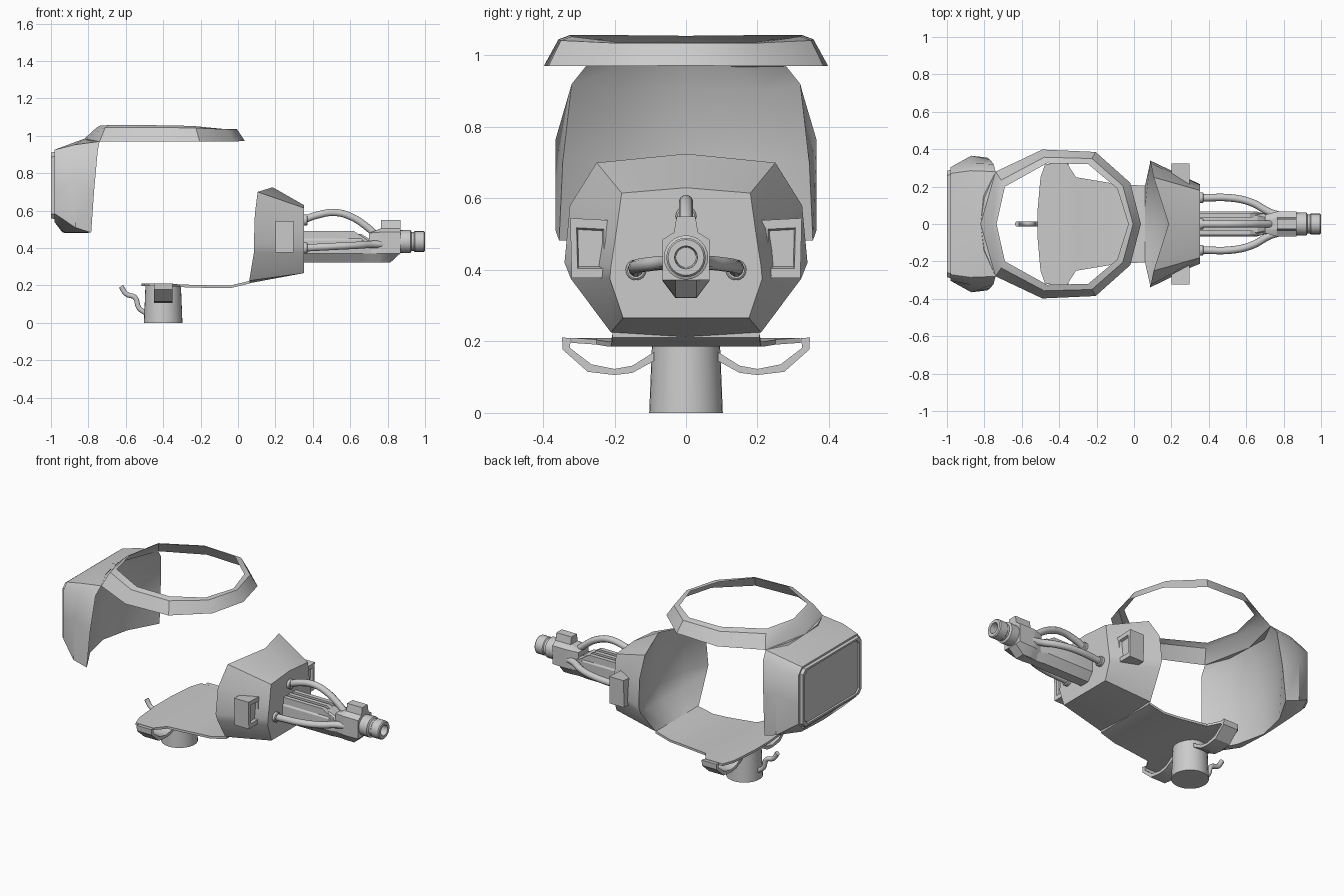
import bpy, bmesh, math
from mathutils import Vector

if "Cube" in bpy.data.objects:
    bpy.data.objects.remove(bpy.data.objects["Cube"])


def finish(obj, angle):
    bpy.ops.object.select_all(action='DESELECT')
    obj.select_set(True)
    bpy.context.view_layer.objects.active = obj
    bpy.ops.object.shade_smooth_by_angle(angle=math.radians(angle))
    return obj


def loft(name, rows, closed=True, caps=(True, True), angle=30):
    """Skin a list of equal-length point rows."""
    bm = bmesh.new()
    vs = [[bm.verts.new(p) for p in r] for r in rows]
    n = len(rows[0])
    for a, b in zip(vs, vs[1:]):
        for i in range(n if closed else n - 1):
            j = (i + 1) % n
            bm.faces.new((a[i], a[j], b[j], b[i]))
    if closed and caps[0]:
        bm.faces.new(vs[0])
    if closed and caps[1]:
        bm.faces.new(vs[-1])
    bmesh.ops.remove_doubles(bm, verts=bm.verts, dist=1e-5)
    bmesh.ops.recalc_face_normals(bm, faces=bm.faces)
    me = bpy.data.meshes.new(name)
    bm.to_mesh(me)
    bm.free()
    obj = bpy.data.objects.new(name, me)
    bpy.context.collection.objects.link(obj)
    return finish(obj, angle)


def ring(half):
    """Half loop from y=0 to y=0, mirrored to a full loop."""
    return half + [(x, -y, z) for x, y, z in half[-2:0:-1]]


def strip(half):
    """Edge-to-centre row, mirrored to a full open row."""
    return half + [(x, -y, z) for x, y, z in half[-2::-1]]


def section(x, yz):
    return ring([(x, y, z) for y, z in yz])


def lathe(name, profile, origin, axis, seg=24):
    rows = []
    for t, r in profile:
        row = []
        for i in range(seg):
            a = 2 * math.pi * i / seg
            c, s = r * math.cos(a), r * math.sin(a)
            row.append(Vector(origin) + Vector((t, c, s) if axis == 'x' else (c, s, t)))
        rows.append(row)
    return loft(name, rows)


def tube(name, pts, radius):
    cu = bpy.data.curves.new(name, 'CURVE')
    cu.dimensions = '3D'
    cu.bevel_depth = radius
    cu.bevel_resolution = 3
    cu.resolution_u = 5
    cu.use_fill_caps = True
    sp = cu.splines.new('BEZIER')
    sp.bezier_points.add(len(pts) - 1)
    for b, p in zip(sp.bezier_points, pts):
        b.co = p
        b.handle_left_type = b.handle_right_type = 'AUTO'
    obj = bpy.data.objects.new(name, cu)
    bpy.context.collection.objects.link(obj)
    bpy.ops.object.select_all(action='DESELECT')
    obj.select_set(True)
    bpy.context.view_layer.objects.active = obj
    bpy.ops.object.convert(target='MESH')
    return finish(bpy.context.object, 50)


# Overhead rim: a thin faceted collar
outer = [(.037, 0, .972), (-.02, .22, .97), (-.205, .385, .97),
         (-.49, .398, .97), (-.74, .28, .97), (-.82, 0, .985)]
middle = [(-.005, 0, 1.035), (-.06, .205, 1.035), (-.225, .35, 1.042),
          (-.48, .357, 1.045), (-.71, .235, 1.045), (-.755, 0, 1.045)]
inner = [(-.03, 0, 1.037), (-.09, .19, 1.037), (-.245, .32, 1.053),
         (-.465, .325, 1.057), (-.69, .2, 1.057), (-.735, 0, 1.055)]
loft("overhead_rim", [ring(outer), ring(middle), ring(inner)], caps=(False, False))

# Rear shell: outer skin
rear_back = section(-.982, [(0, .925), (.27, .925), (.303, .885), (.303, .7),
                            (.303, .585), (.26, .54), (0, .54)])
rear_mid = ring([(-.875, 0, .965), (-.875, .285, .952), (-.875, .325, .90), (-.87, .365, .765),
                 (-.87, .365, .51), (-.93, .2, .485), (-.94, 0, .485)])
rear_edge = ring([(-.82, 0, .985), (-.74, .28, .97), (-.75, .32, .92), (-.77, .345, .7),
                  (-.785, .355, .482), (-.885, .18, .48), (-.925, 0, .48)])
loft("rear_shell", [rear_back, rear_mid, rear_edge], caps=(True, False), angle=35)

# Rear shell: concave inner wall
loft("rear_inner_wall", [
    strip([(-.74, .28, .97), (-.80, .14, .98), (-.82, 0, .985)]),
    strip([(-.75, .32, .92), (-.83, .20, .90), (-.86, 0, .90)]),
    strip([(-.77, .345, .7), (-.865, .20, .7), (-.905, 0, .7)]),
    strip([(-.785, .355, .482), (-.885, .18, .48), (-.925, 0, .48)])],
    closed=False, angle=50)

# Rear panel: chamfered plate with a recessed face
def plate(s):
    w, h, c = .29 * s, .18 * s + .005 * (s - 1), .025
    return [(0, .735 + h), (w - c, .735 + h), (w, .735 + h - c),
            (w, .735 - h + c), (w - c, .735 - h), (0, .735 - h)]
loft("rear_panel", [section(-.98, plate(1)), section(-1, plate(.98)),
                    section(-1, plate(.92)), section(-.992, plate(.9))])

# Floor plate
floor = [(-.515, .08, .2), (-.50, .25, .2), (-.475, .32, .2), (-.355, .32, .2),
         (-.31, .25, .195), (-.13, .22, .19), (-.04, .21, .19), (.065, .205, .215)]
loft("floor", [[(x, -w, z - .004), (x, w, z - .004), (x, w, z + .01), (x, -w, z + .01)]
               for x, w, z in floor])

# Front shell: outer skin with flat front face
loft("front_shell", [
    ring([(.185, 0, .725), (.105, .25, .70), (.09, .325, .58), (.085, .34, .42),
          (.085, .322, .375), (.06, .21, .225), (.06, 0, .212)]),
    section(.352, [(0, .63), (.18, .615), (.196, .5), (.21, .41),
                   (.213, .375), (.176, .266), (0, .266)])],
    caps=(False, True), angle=35)

# Front shell: concave inner wall
loft("front_inner_wall", [
    strip([(.105, .25, .70), (.145, .125, .712), (.185, 0, .725)]),
    strip([(.09, .325, .58), (.16, .2, .57), (.195, 0, .56)]),
    strip([(.085, .34, .42), (.16, .2, .41), (.195, 0, .40)]),
    strip([(.085, .322, .375), (.145, .18, .33), (.165, 0, .31)]),
    strip([(.06, .21, .225), (.06, .1, .225), (.06, 0, .225)])],
    closed=False, angle=50)

# Side lamps with recessed face
for s, side in ((-1, "right"), (1, "left")):
    rows = []
    for x, k in ((.20, 1), (.298, 1), (.298, .68), (.283, .62)):
        rows.append([(x, s * (.268 + dy * k), .461 + dz * k) for dy, dz in
                     ((-.056, -.084), (.052, -.084), (.056, .084), (-.056, .078))])
    loft("lamp_" + side, rows)

# Gun body, rails and head block
body = [(0, .475), (.045, .475), (.066, .44), (.066, .37), (.03, .322), (0, .322)]
loft("gun_body", [section(.345, body), section(.66, body),
                  section(.70, [(y * .8, min(z, .45)) for y, z in body]),
                  section(.80, [(y * .8, min(z, .45)) for y, z in body])])
for y in (-.047, 0, .047):
    loft("gun_rail", [[(x, y - .013, .44), (x, y + .013, .44), (x, y + .013, z), (x, y - .013, z)]
                      for x, z in ((.345, .49), (.62, .49), (.69, .445))])
head = [(0, .55), (.026, .55), (.034, .505), (.066, .485), (.066, .37), (.03, .323), (0, .323)]
loft("gun_head", [section(.70, [(y * .75, min(z, .48)) for y, z in head]),
                  section(.764, [(y, min(z, .505)) for y, z in head]),
                  section(.765, head), section(.815, head),
                  section(.868, [(y, max(z, .372)) for y, z in head])])
lathe("muzzle", [(.86, .06), (.922, .062), (.928, .05), (.94, .05), (.945, .055),
                 (.994, .055), (1, .05), (1, .032), (.92, .028)], (0, 0, .435), 'x')

# Hoses with wall sockets
hoses = {"top": [(.35, 0, .55), (.42, 0, .575), (.52, 0, .59), (.61, 0, .565), (.68, 0, .52), (.75, 0, .46)]}
for s, side in ((-1, "right"), (1, "left")):
    hoses[side] = [(.35, s * .14, .40), (.54, s * .137, .41), (.64, s * .11, .415),
                   (.72, s * .065, .42), (.78, s * .045, .42)]
for k, pts in hoses.items():
    tube("hose_" + k, pts, .02)
    lathe("hose_socket_" + k, [(-.005, .029), (.018, .029), (.022, .024)], pts[0], 'x', 16)

# Base post
lathe("base_post", [(0, .103), (.197, .095)], (-.4, 0, 0), 'z', 32)

# Stirrup-shaped side brackets
low = [(.09, .145), (.15, .112), (.2, .106), (.275, .115), (.345, .177), (.347, .211)]
high = [(.09, .17), (.15, .132), (.2, .123), (.265, .136), (.325, .182), (.322, .209)]
for s, side in ((-1, "right"), (1, "left")):
    loft("bracket_" + side, [
        [(-.45, s * a, b), (-.35, s * a, b), (-.35, s * c, d), (-.45, s * c, d)]
        for (a, b), (c, d) in zip(low, high)])

# Rear hook on the post
tube("rear_hook", [(-.625, 0, .195), (-.598, 0, .155), (-.55, 0, .135), (-.53, 0, .08), (-.49, 0, .05)], .014)
